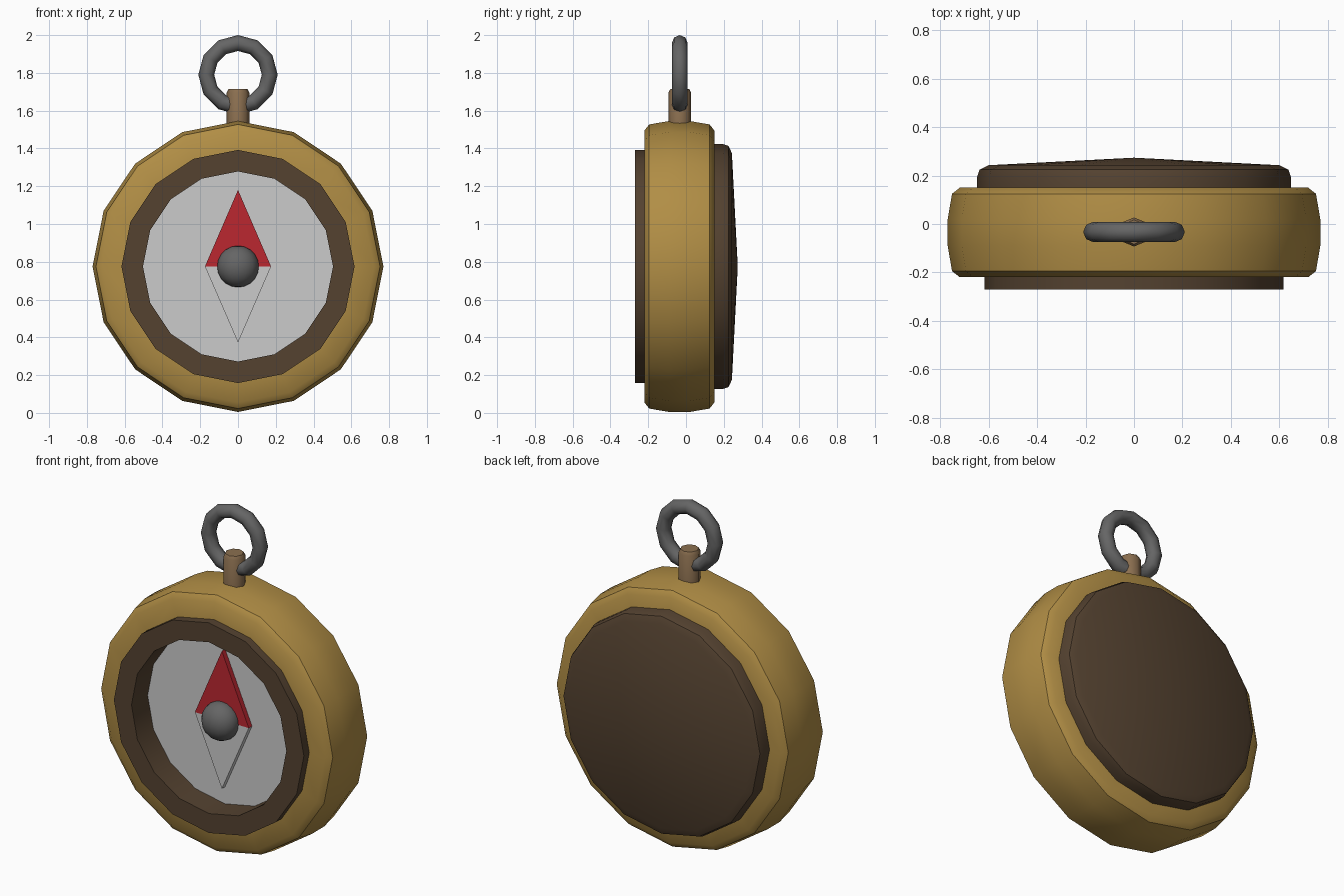
import bpy, bmesh, math

if "Cube" in bpy.data.objects:
    bpy.data.objects.remove(bpy.data.objects["Cube"])

CZ = 0.775   # height of the dial centre
MY = -0.033  # mid plane of the post and ring


def material(name, r, g, b):
    m = bpy.data.materials.new(name)
    m.diffuse_color = (r, g, b, 1)
    m.use_nodes = True
    m.node_tree.nodes["Principled BSDF"].inputs["Base Color"].default_value = m.diffuse_color
    return m


gold = material("gold", 0.44, 0.27, 0.06)
brown = material("brown", 0.09, 0.055, 0.03)
tan = material("tan", 0.26, 0.16, 0.08)
steel = material("steel", 0.13, 0.13, 0.13)
red = material("red", 0.5, 0.02, 0.03)


def finish(name, bm, mat=None, angle=None):
    bmesh.ops.remove_doubles(bm, verts=bm.verts, dist=1e-5)
    bmesh.ops.recalc_face_normals(bm, faces=bm.faces)
    me = bpy.data.meshes.new(name)
    bm.to_mesh(me)
    bm.free()
    ob = bpy.data.objects.new(name, me)
    bpy.context.collection.objects.link(ob)
    if mat:
        me.materials.append(mat)
    if angle:
        bpy.ops.object.select_all(action='DESELECT')
        ob.select_set(True)
        bpy.context.view_layer.objects.active = ob
        bpy.ops.object.shade_smooth_by_angle(angle=math.radians(angle))
    return ob


def spun(name, n, profile, place, mat=None, angle=40, closed=True):
    """Spin (radius, along) points; place(u, v, along) maps to world space."""
    bm = bmesh.new()
    rings = []
    for r, h in profile:
        if r == 0:
            rings.append([bm.verts.new(place(0, 0, h))] * n)
        else:
            rings.append([bm.verts.new(place(r * math.sin(2 * math.pi * i / n),
                                             r * math.cos(2 * math.pi * i / n), h))
                          for i in range(n)])
    pairs = list(zip(rings, rings[1:])) + ([(rings[-1], rings[0])] if closed else [])
    for a, b in pairs:
        for i in range(n):
            j = (i + 1) % n
            quad = list(dict.fromkeys((a[i], a[j], b[j], b[i])))
            if len(quad) > 2:
                bm.faces.new(quad)
    return finish(name, bm, mat, angle)


def facing(u, v, h):    # axis along y, through the dial centre
    return (u, h, CZ + v)


def upright(u, v, h):   # axis along z
    return (u, MY + v, h)


# Case, bezel, dial and back cover
spun("case", 16, [(0.56, -0.22), (0.72, -0.22), (0.752, -0.195), (0.77, -0.09),
                  (0.77, 0.02), (0.752, 0.125), (0.72, 0.15), (0.56, 0.15)], facing, gold)
spun("bezel", 16, [(0.503, -0.27), (0.617, -0.27), (0.617, -0.1), (0.503, -0.1)],
     facing, brown)
spun("dial", 16, [(0, -0.12), (0.53, -0.12), (0.53, -0.07), (0, -0.07)],
     facing, closed=False)
spun("back_cover", 16, [(0, 0.1), (0.648, 0.1), (0.648, 0.195), (0.638, 0.225),
                        (0.6, 0.243), (0, 0.274)], facing, brown, closed=False)

# Needle halves
for name, tip, mat in (("needle_north", 1.18, red), ("needle_south", 0.372, None)):
    bm = bmesh.new()
    f = bm.faces.new([bm.verts.new(p) for p in
                      ((-0.175, -0.15, CZ), (0.175, -0.15, CZ), (0, -0.15, tip))])
    ext = bmesh.ops.extrude_face_region(bm, geom=[f], use_keep_orig=True)["geom"]
    bmesh.ops.translate(bm, vec=(0, 0.04, 0),
                        verts=[e for e in ext if isinstance(e, bmesh.types.BMVert)])
    finish(name, bm, mat)

# Pivot cap
bm = bmesh.new()
bmesh.ops.create_uvsphere(bm, u_segments=16, v_segments=10, radius=0.11)
bmesh.ops.scale(bm, vec=(1, 0.85, 1), verts=bm.verts)
bmesh.ops.translate(bm, vec=(0, -0.16, CZ), verts=bm.verts)
finish("pivot_cap", bm, steel, 50)

# Hanging post
spun("post", 8, [(0, 1.5), (0.06, 1.5), (0.06, 1.695), (0.05, 1.714), (0, 1.714)],
     upright, tan, 50, closed=False)

# Hanging ring
section = [(0.168 + 0.042 * math.cos(math.pi * k / 4), MY + 0.042 * math.sin(math.pi * k / 4))
           for k in range(8)]
spun("hanging_ring", 12, section, lambda u, v, h: (u, h, 1.79 + v), steel, 50)
